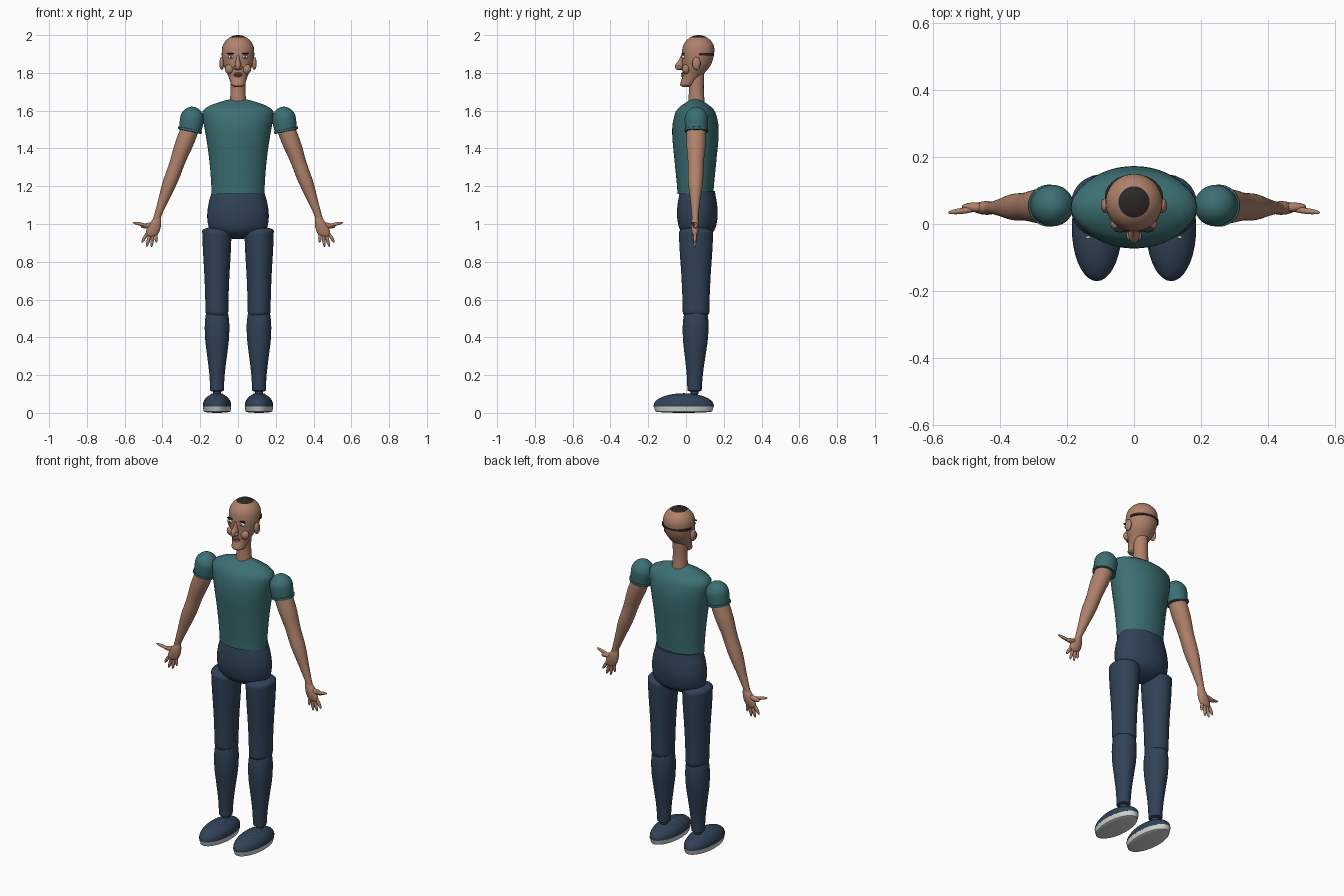
import bpy, bmesh, math
from mathutils import Vector, Matrix

default_cube = bpy.data.objects.get("Cube")
if default_cube:
    bpy.data.objects.remove(default_cube)


def material(name, red, green, blue):
    mat = bpy.data.materials.new(name)
    mat.use_nodes = True
    mat.diffuse_color = (red, green, blue, 1)
    shader = mat.node_tree.nodes["Principled BSDF"]
    shader.inputs["Base Color"].default_value = mat.diffuse_color
    shader.inputs["Roughness"].default_value = 0.7
    return mat


skin = material("skin", .43, .22, .145)
teal = material("teal_shirt", .045, .16, .17)
navy = material("navy_cloth", .03, .055, .095)
hair = material("dark_hair", .025, .02, .02)
white = material("off_white", .62, .64, .62)
lip = material("lip_brown", .22, .09, .07)
iris = material("grey_blue_iris", .07, .14, .17)


def finish(bm, name, *mats):
    bmesh.ops.recalc_face_normals(bm, faces=bm.faces)
    mesh = bpy.data.meshes.new(name)
    bm.to_mesh(mesh)
    bm.free()
    for mat in mats:
        mesh.materials.append(mat)
    part = bpy.data.objects.new(name, mesh)
    bpy.context.collection.objects.link(part)
    bpy.ops.object.select_all(action="DESELECT")
    part.select_set(True)
    bpy.context.view_layer.objects.active = part
    bpy.ops.object.shade_smooth_by_angle(angle=math.radians(50))
    return part


def spline(values, t):
    """Smooth value at t in 0..1 through evenly spaced values."""
    last = len(values) - 1
    if last == 0:
        return values[0]
    i = min(int(t * last), last - 1)
    u = t * last - i
    a, b = values[i], values[i + 1]
    before, after = values[max(i - 1, 0)], values[min(i + 2, last)]
    ease = u * u * (3 - 2 * u)
    bend = (b - before) * (1 - u) - (after - a) * u
    return a + (b - a) * ease + bend * u * (1 - u) / 2


def dome(distance, cap, power):
    """Scale that closes a form over the last stretch, cap, of its length."""
    if distance >= cap:
        return 1
    return max(1 - (1 - distance / cap) ** 2, .0001) ** power


def limb(name, base, top, widths, ratio=(1,), lean=(0,), foot_cap=0, top_cap=0,
         power=.5, tilt=0, side=1, mats=(skin,), segments=36, steps=28, rule=None):
    """Elliptical sections strung from base to top; ratio is depth over width."""
    base, top = Vector(base), Vector(top)
    length = (top - base).length
    bm = bmesh.new()
    rings = []
    for step in range(steps + 1):
        t = (1 - math.cos(math.pi * step / steps)) / 2
        centre = base.lerp(top, t)
        half = spline(widths, t)
        half *= dome(t * length, foot_cap, power) * dome((1 - t) * length, top_cap, power)
        ring = []
        for k in range(segments):
            angle = math.tau * k / segments
            dx = half * math.cos(angle)
            dy = half * spline(ratio, t) * math.sin(angle) + spline(lean, t)
            ring.append(bm.verts.new((side * (centre.x + dx), centre.y + dy,
                                      centre.z + tilt * dx)))
        rings.append(ring)
    for low, high in zip(rings, rings[1:]):
        for k in range(segments):
            bm.faces.new((low[k - 1], low[k], high[k], high[k - 1]))
    bm.faces.new(rings[0])
    bm.faces.new(rings[-1])
    if rule:
        for face in bm.faces:
            face.material_index = rule(face.calc_center_median())
    return finish(bm, name, *mats)


def ball(name, place, size, mat, axis=(0, 0, 1)):
    """Ellipsoid with its own z turned to the axis."""
    bm = bmesh.new()
    turn = Vector((0, 0, 1)).rotation_difference(Vector(axis)).to_matrix().to_4x4()
    matrix = Matrix.Translation(place) @ turn @ Matrix.Diagonal((*size, 1))
    bmesh.ops.create_uvsphere(bm, u_segments=20, v_segments=12, radius=1, matrix=matrix)
    return finish(bm, name, mat)


def digit(name, side, root, tip, radius):
    flip = Vector((side, 1, 1))
    root, tip = Vector(root) * flip, Vector(tip) * flip
    span = tip - root
    ball(name, (root + tip) / 2, (radius, radius, span.length / 2), skin, span)


# Shirt and hips
limb("shirt", (0, .05, 1.16), (0, .05, 1.67), [.14, .145, .155, .17, .187, .19],
     ratio=[.68, .73, .7, .45], top_cap=.08, power=1, mats=[teal], segments=48)
limb("hips", (0, .06, .92), (0, .06, 1.175), [.12, .155, .163, .155, .139],
     ratio=[.6, .66, .67], foot_cap=.05, mats=[navy], segments=48)

# Neck and head, with the crown coloured as hair
limb("neck", (0, .055, 1.64), (0, .055, 1.8), [.043, .039, .041])
limb("head", (0, 0, 1.724), (0, 0, 2), [.035, .05, .074, .085, .084, .08],
     lean=[0, .03, .053, .062, .066, .066], foot_cap=.015, top_cap=.075,
     mats=[skin, hair], rule=lambda centre: int(centre.z > 1.984))
limb("hair_band", (0, .082, 1.892), (0, .082, 1.904), [.087], ratio=[.77],
     mats=[hair], steps=1)

# Nose and mouth
limb("nose", (0, -.03, 1.814), (0, -.01, 1.895), [.013, .017, .011, .008],
     ratio=[2], foot_cap=.01, segments=20)
ball("mouth", (0, -.018, 1.79), (.026, .007, .004), lip)
for name, height in (("upper_lip", 1.797), ("lower_lip", 1.783)):
    ball(name, (0, -.018, height), (.02, .009, .005), skin)

for side, label in ((1, "left_"), (-1, "right_")):
    # Face details
    ball(label + "ear", (side * .086, .055, 1.85), (.013, .022, .034), skin)
    ball(label + "cheek", (side * .046, 0, 1.82), (.024, .02, .026), skin)
    ball(label + "nostril", (side * .013, -.035, 1.828), (.01, .014, .01), skin)
    ball(label + "eye", (side * .038, -.013, 1.884), (.016, .011, .009), white)
    ball(label + "iris", (side * .038, -.0215, 1.884), (.006, .004, .006), iris)
    ball(label + "eyebrow", (side * .04, -.016, 1.902), (.02, .009, .004), hair)

    # Sleeve and arm
    limb(label + "sleeve", (.255, .055, 1.488), (.232, .055, 1.62), [.058, .062, .056],
         top_cap=.06, tilt=.2, side=side, mats=[teal])
    limb(label + "sleeve_hem", (.255, .055, 1.486), (.253, .055, 1.508), [.063],
         foot_cap=.006, top_cap=.006, tilt=.2, side=side, mats=[teal], steps=12)
    limb(label + "arm", (.245, .055, 1.53), (.434, .048, 1.02),
         [.05, .051, .042, .04, .028, .018], ratio=[1, 1, .9], side=side)

    # Hand
    limb(label + "palm", (.424, .048, 1.04), (.462, .048, .93), [.018, .03, .036, .03],
         ratio=[.8, .4], top_cap=.02, side=side, segments=20)
    for i in range(4):
        root = (.475 - .013 * i, .048, .96)
        tip = (.51 - .026 * i, .046, .875 + .012 * (i - 1.5) ** 2)
        digit(label + "finger", side, root, tip, .009)
    digit(label + "thumb_base", side, (.435, .048, 1), (.515, .052, .985), .014)
    digit(label + "thumb", side, (.465, .045, .988), (.557, .034, 1.008), .009)

    # Leg
    limb(label + "thigh", (.112, .053, .5), (.112, .053, .982),
         [.06, .062, .067, .074, .078], ratio=[1.17], foot_cap=.03, top_cap=.025,
         tilt=.08, side=side, mats=[navy])
    limb(label + "shin", (.111, .045, .112), (.111, .053, .58),
         [.036, .041, .052, .063, .064, .05], ratio=[1.05], foot_cap=.005,
         top_cap=.04, side=side, mats=[navy])
    ball(label + "ankle", (side * .111, .045, .108), (.022, .022, .02), navy)

    # Shoe
    limb(label + "sole", (.111, -.012, 0), (.111, -.012, .036), [.07, .075],
         ratio=[2.12], foot_cap=.008, side=side, mats=[white], steps=16)
    limb(label + "shoe_upper", (.111, -.012, .034), (.111, -.012, .104), [.075],
         ratio=[2.12], top_cap=.065, side=side, mats=[navy])
    for dx in (-.026, .026):
        for y in (-.04, -.005):
            ball(label + "eyelet", (side * .111 + dx, y, .1), (.007, .004, .004), white)
